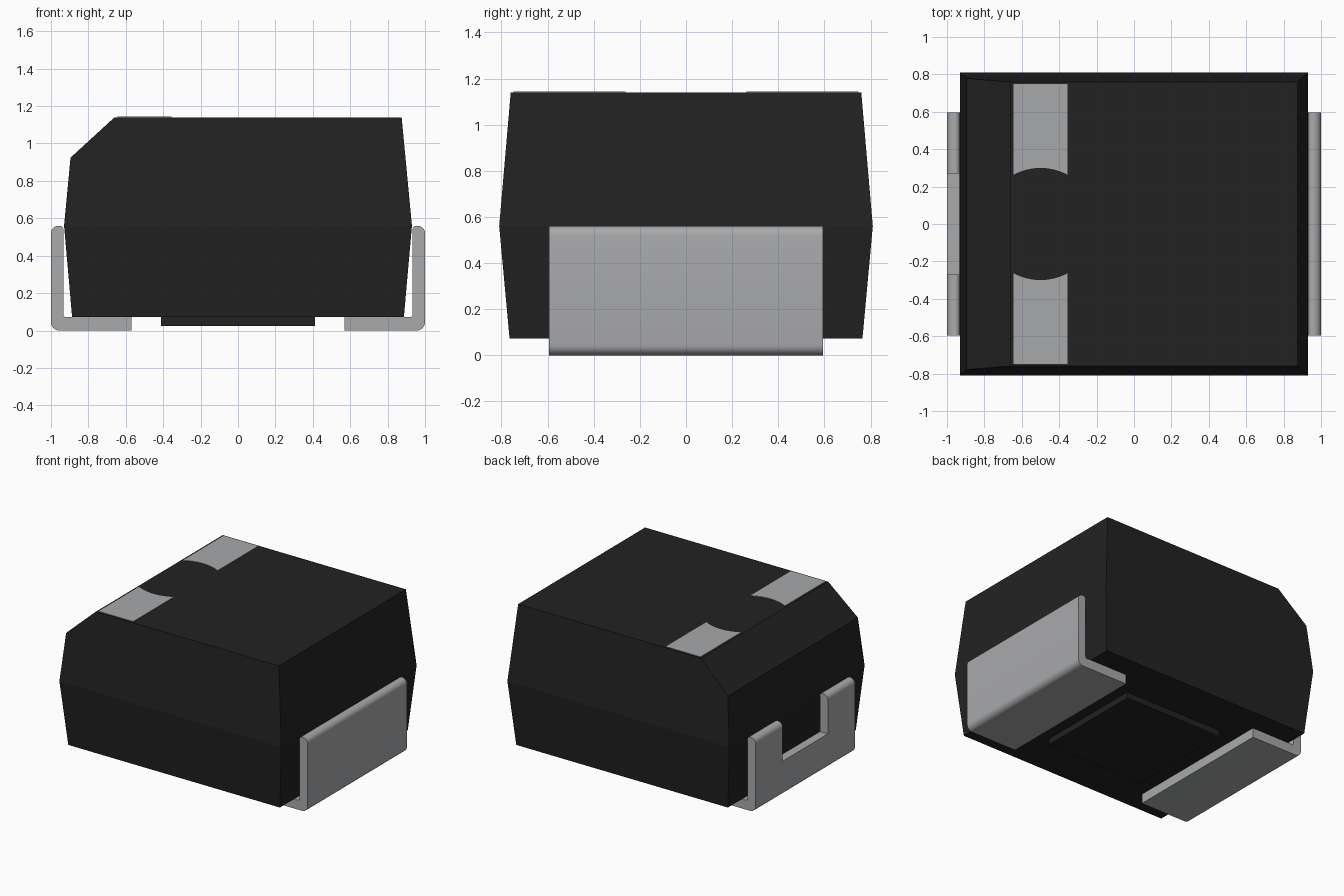
import bpy, bmesh, math
from mathutils import Vector

if "Cube" in bpy.data.objects:
    bpy.data.objects.remove(bpy.data.objects["Cube"])


def material(name, rgb):
    m = bpy.data.materials.new(name)
    m.diffuse_color = (*rgb, 1)
    m.use_nodes = True
    m.node_tree.nodes["Principled BSDF"].inputs["Base Color"].default_value = m.diffuse_color
    return m


BLACK = material("black resin", (0.016, 0.016, 0.016))
METAL = material("tinned metal", (0.395, 0.40, 0.41))
MARK = material("marking grey", (0.39, 0.395, 0.40))


def finish(name, bm, mat):
    bmesh.ops.recalc_face_normals(bm, faces=bm.faces)
    me = bpy.data.meshes.new(name)
    bm.to_mesh(me)
    bm.free()
    me.materials.append(mat)
    ob = bpy.data.objects.new(name, me)
    bpy.context.collection.objects.link(ob)
    return ob


def prism(name, points, depth, mat):
    """Extrude a closed outline of 3D points along the depth vector."""
    bm = bmesh.new()
    face = bm.faces.new([bm.verts.new(p) for p in points])
    ext = bmesh.ops.extrude_face_region(bm, geom=[face])
    bmesh.ops.translate(bm, vec=depth,
                        verts=[v for v in ext["geom"] if isinstance(v, bmesh.types.BMVert)])
    return finish(name, bm, mat)


def box(name, x0, x1, y0, y1, z0, z1, mat):
    return prism(name, [(x0, y0, z0), (x1, y0, z0), (x1, y1, z0), (x0, y1, z0)],
                 (0, 0, z1 - z0), mat)


# Moulded body: three stacked rectangles, widest at the parting line
bm = bmesh.new()
rings = []
for x, y, z in [(0.887, 0.765, 0.072), (0.93, 0.81, 0.56), (0.875, 0.76, 1.14)]:
    rings.append([bm.verts.new((sx * x, sy * y, z))
                  for sx, sy in [(-1, -1), (1, -1), (1, 1), (-1, 1)]])
bm.faces.new(rings[0])
bm.faces.new(rings[-1])
for a, b in zip(rings, rings[1:]):
    for i in range(4):
        j = (i + 1) % 4
        bm.faces.new([a[i], a[j], b[j], b[i]])
# Polarity chamfer along the upper left edge
cut = bmesh.ops.bisect_plane(bm, geom=bm.verts[:] + bm.edges[:] + bm.faces[:],
                             plane_co=(-0.66, 0, 1.14), plane_no=(-0.22, 0, 0.24),
                             clear_outer=True)
bmesh.ops.holes_fill(bm, edges=[e for e in bm.edges if e.is_boundary])
finish("body", bm, BLACK)

# Raised pad under the body
box("bottom_pad", -0.412, 0.412, -0.42, 0.42, 0.025, 0.08, BLACK)


# Bent terminals: rounded L profile swept across the width
def lead_outline(side):
    corners = [(0.57, 0, 0), (1, 0, 0.045), (1, 0.56, 0.04),
               (0.933, 0.56, 0.02), (0.933, 0.072, 0.012), (0.57, 0.072, 0)]
    pts = []
    for i, (x, z, r) in enumerate(corners):
        c = Vector((x, z))
        if r == 0:
            pts.append(c)
            continue
        to_prev = (Vector(corners[i - 1][:2]) - c).normalized()
        to_next = (Vector(corners[(i + 1) % len(corners)][:2]) - c).normalized()
        centre = c + (to_prev + to_next) * r
        for k in range(7):
            t = k / 6 * math.pi / 2
            pts.append(centre - to_next * r * math.cos(t) - to_prev * r * math.sin(t))
    return [(side * p.x, -0.595, p.y) for p in pts]


for name, side in [("right_terminal", 1), ("left_terminal", -1)]:
    lead = prism(name, lead_outline(side), (0, 1.19, 0), METAL)
    bpy.context.view_layer.objects.active = lead
    lead.select_set(True)
    if side < 0:
        # Notch in the upper middle of the left terminal
        cutter = box("notch_cutter", -1.1, -0.85, -0.27, 0.27, 0.265, 0.7, METAL)
        mod = lead.modifiers.new("notch", 'BOOLEAN')
        mod.operation = 'DIFFERENCE'
        mod.solver = 'EXACT'
        mod.object = cutter
        bpy.ops.object.modifier_apply(modifier=mod.name)
        bpy.data.objects.remove(cutter)
    bpy.ops.object.shade_smooth_by_angle(angle=math.radians(30))
    lead.select_set(False)

# Polarity bar on top, interrupted by a round gap
for name, s in [("front_marking", -1), ("back_marking", 1)]:
    arc = []
    half = math.asin(0.145 / 0.3)
    for k in range(17):
        a = -half + 2 * half * k / 16
        arc.append((-0.5 + 0.3 * math.sin(a), s * 0.3 * math.cos(a), 1.138))
    arc += [(-0.355, s * 0.748, 1.138), (-0.645, s * 0.748, 1.138)]
    prism(name, arc, (0, 0, 0.005), MARK)
